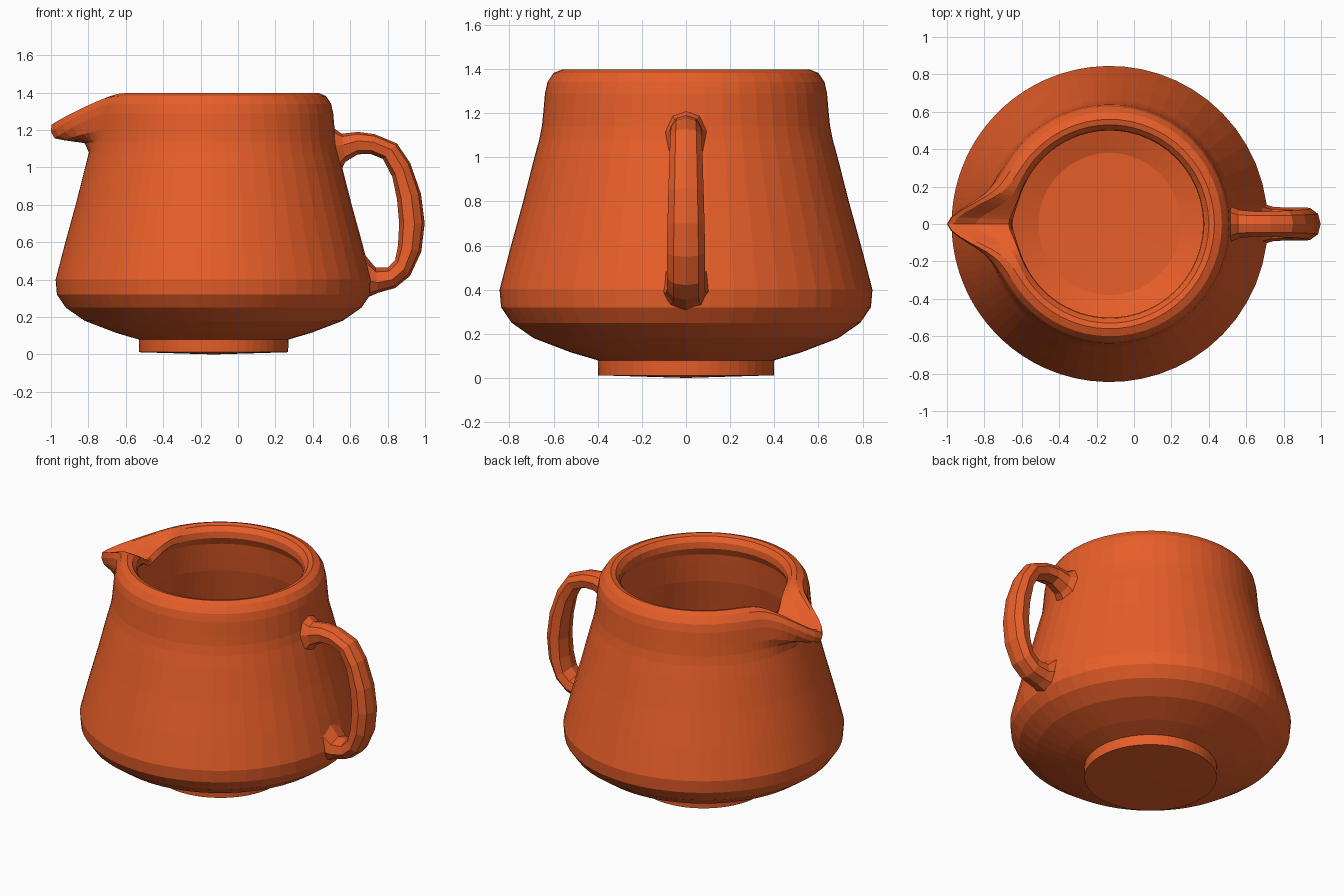
import bpy, bmesh, math
from mathutils import Vector

clay = bpy.data.materials.new("terracotta")
clay.diffuse_color = (0.80, 0.112, 0.022, 1)
CX = -0.13  # axis of the body


def skin(name, rings, caps):
    """Join closed rings of points into a flat-shaded surface."""
    bm = bmesh.new()
    loops = [[bm.verts.new(p) for p in ring] for ring in rings]
    n = len(loops[0])
    for a, b in zip(loops, loops[1:]):
        for i in range(n):
            j = (i + 1) % n
            bm.faces.new((a[i], a[j], b[j], b[i]))
    for ring, tip in zip((loops[0], loops[-1]), caps):
        c = bm.verts.new(tip)
        for i in range(n):
            bm.faces.new((ring[i], ring[(i + 1) % n], c))
    bmesh.ops.recalc_face_normals(bm, faces=bm.faces)
    me = bpy.data.meshes.new(name)
    bm.to_mesh(me)
    bm.free()
    me.materials.append(clay)
    ob = bpy.data.objects.new(name, me)
    bpy.context.collection.objects.link(ob)
    return ob


# Body profile: radius, height, then (radius, height) at the spout centre line
lower = [(0.398, 0.012), (0.40, 0.08), (0.52, 0.115), (0.69, 0.18), (0.79, 0.25),
         (0.838, 0.32), (0.845, 0.40), (0.793, 0.60), (0.738, 0.80), (0.687, 1.00)]
spouted = [(0.665, 1.08, 0.667, 1.08), (0.653, 1.14, 0.69, 1.13),
           (0.647, 1.20, 0.80, 1.145), (0.639, 1.29, 0.85, 1.155),
           (0.628, 1.34, 0.87, 1.19), (0.60, 1.382, 0.867, 1.228),
           (0.56, 1.398, 0.835, 1.235), (0.53, 1.39, 0.72, 1.22),
           (0.505, 1.36, 0.54, 1.265), (0.50, 1.32, 0.52, 1.23)]
inner = [(0.525, 1.27), (0.535, 1.20), (0.553, 1.08), (0.595, 0.92), (0.66, 0.67),
         (0.73, 0.42), (0.70, 0.33), (0.60, 0.25), (0.38, 0.17)]
profile = ([(r, z, r, z) for r, z in lower] + spouted
           + [(r, z, r, z) for r, z in inner])
CREST = len(lower) + 6

# Columns are denser toward the spout (angle 0 points to -x)
N = 72
angles = [t - 0.5 * math.sin(t) for t in (2 * math.pi * i / N for i in range(N))]
rings = []
for k, (r, z, sr, sz) in enumerate(profile):
    ring = []
    spread = 11 if k <= CREST else 9
    for a in angles:
        d = math.degrees(min(a, 2 * math.pi - a))
        wr = math.exp(-(d / spread) ** 1.6)
        wz = math.exp(-(d / 11) ** 1.5)
        rad = r + (sr - r) * wr
        ring.append((CX - rad * math.cos(a), rad * math.sin(a), z + (sz - z) * wz))
    rings.append(ring)
skin("pitcher_body", rings, [(CX, 0, 0), (CX, 0, 0.165)])

# Handle: outer x, z, inner x, z and half width along the loop, flared at both ends
sections = [(0.49, 1.225, 0.53, 0.95, 0.10), (0.555, 1.18, 0.575, 1.03, 0.075),
            (0.64, 1.19, 0.64, 1.07, 0.068), (0.73, 1.178, 0.71, 1.072, 0.068),
            (0.85, 1.128, 0.775, 1.045, 0.072), (0.92, 1.025, 0.825, 0.95, 0.075),
            (0.978, 0.86, 0.85, 0.83, 0.080), (0.998, 0.70, 0.862, 0.70, 0.084),
            (0.98, 0.55, 0.855, 0.58, 0.087), (0.92, 0.42, 0.84, 0.505, 0.087),
            (0.84, 0.355, 0.80, 0.465, 0.087), (0.75, 0.33, 0.735, 0.465, 0.092),
            (0.67, 0.295, 0.655, 0.56, 0.115)]
rings, mids = [], []
for ox, oz, ix, iz, w in sections:
    o, i = Vector((ox, 0, oz)), Vector((ix, 0, iz))
    mid, half = (o + i) / 2, (o - i) / 2
    # Eight-sided section with a ridge along its back
    shape = [(1, 0), (0.8, 0.65), (0.2, 1), (-0.65, 0.85),
             (-1, 0), (-0.65, -0.85), (0.2, -1), (0.8, -0.65)]
    rings.append([mid + half * u + Vector((0, w * v, 0)) for u, v in shape])
    mids.append(mid)
skin("handle", rings, [mids[0], mids[-1]])
